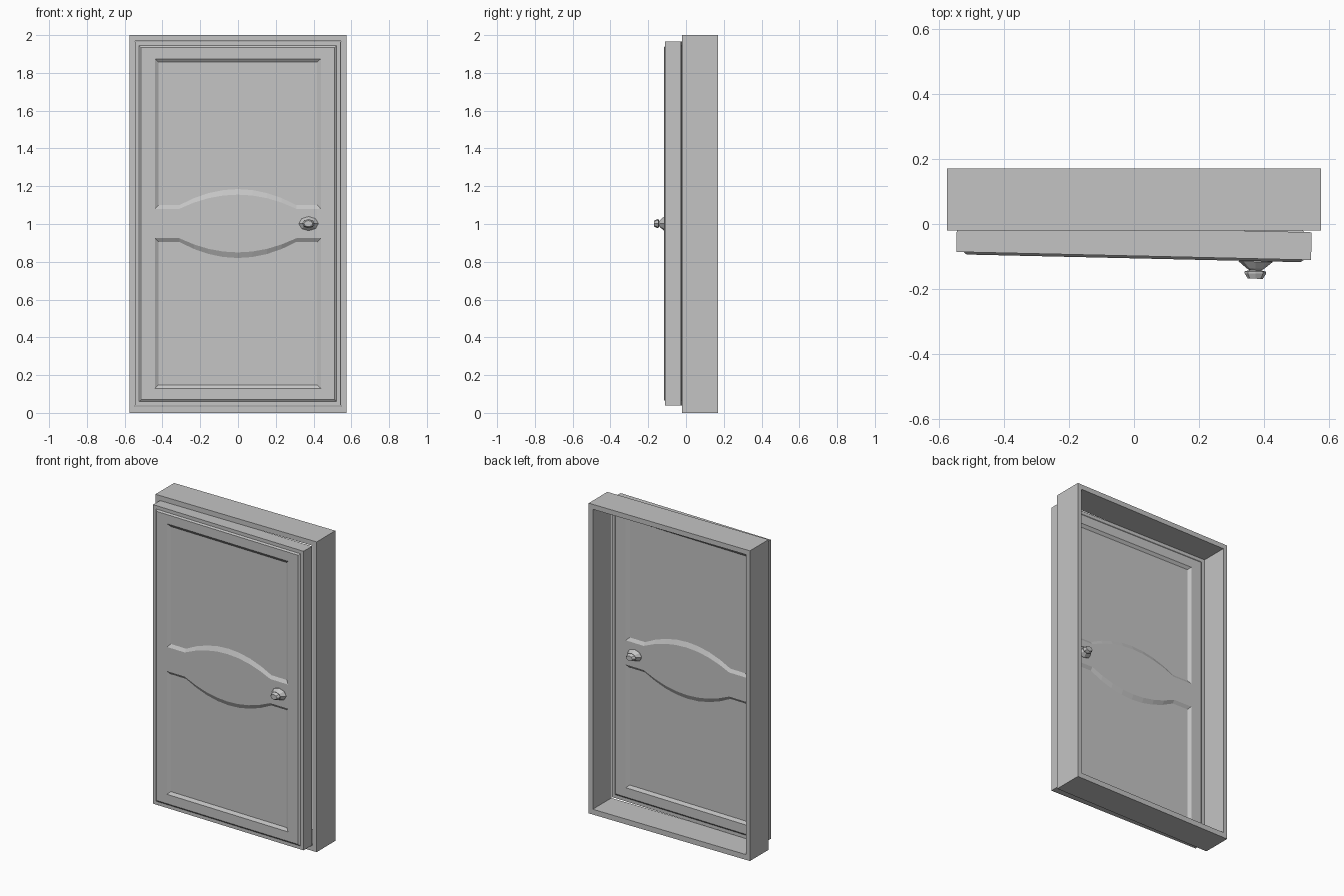
import bpy, bmesh, math
from mathutils import Matrix

cube = bpy.data.objects.get("Cube")
if cube:
    bpy.data.objects.remove(cube, do_unlink=True)

grey = bpy.data.materials.new("plain_grey")
grey.use_nodes = True
grey.diffuse_color = (0.55, 0.55, 0.55, 1)
grey.node_tree.nodes["Principled BSDF"].inputs["Base Color"].default_value = grey.diffuse_color

# The door is swung very slightly open
DOOR = Matrix.Translation((0, -0.0555, 0)) @ Matrix.Rotation(math.radians(-1.31), 4, 'Z')
HALF = 0.0425      # half thickness of the slab
FACE = 0.05        # distance of the raised faces from the middle
ARC = 0.31         # half width of the curved rail


def loft(bm, rings, closed=False):
    """Join matching rings of points with quads, then cap or close them."""
    loops = [[bm.verts.new(p) for p in ring] for ring in rings]
    pairs = list(zip(loops, loops[1:]))
    if closed:
        pairs.append((loops[-1], loops[0]))
    for a, b in pairs:
        n = len(a)
        for i in range(n):
            j = (i + 1) % n
            bm.faces.new((a[i], a[j], b[j], b[i]))
    if not closed:
        bm.faces.new(loops[0])
        bm.faces.new(loops[-1])


def finish(bm, name, matrix=Matrix()):
    bmesh.ops.recalc_face_normals(bm, faces=bm.faces)
    bm.transform(matrix)
    mesh = bpy.data.meshes.new(name)
    bm.to_mesh(mesh)
    bm.free()
    mesh.materials.append(grey)
    obj = bpy.data.objects.new(name, mesh)
    bpy.context.collection.objects.link(obj)
    return obj


def rect(half_width, low, high, y):
    w = half_width
    return [(-w, y, low), (w, y, low), (w, y, high), (-w, y, high)]


def panel(width, top, base, rise, y, flip):
    """Panel outline whose rail edge bows in the middle."""
    steps = 8
    pts = [(-width, top), (width, top), (width, base)]
    for i in range(steps + 1):
        t = 1 - 2 * i / steps
        pts.append((ARC * t, base + rise * (1 - t * t)))
    pts.append((-width, base))
    return [(x, y, 2.005 - z if flip else z) for x, z in pts]


# Frame: a hollow rectangular surround
bm = bmesh.new()
front, back = -0.02, 0.17
loft(bm, [rect(0.575, 0, 2, front), rect(0.575, 0, 2, back),
          rect(0.546, 0.034, 1.968, back), rect(0.546, 0.034, 1.968, front)], closed=True)
finish(bm, "door_frame")

# Door slab with a raised, chamfered face on each side
bm = bmesh.new()
steps = [(0.032, -FACE), (0.022, -HALF), (0, -HALF), (0, HALF), (0.022, HALF), (0.032, FACE)]
loft(bm, [rect(0.545 - i, 0.038 + i, 1.966 - i, y) for i, y in steps])
door = finish(bm, "door", DOOR)

# Cutter for the four sunken panels with sloped edges
bm = bmesh.new()
for side in (-1, 1):
    for flip in (False, True):
        outer = (0.44, 1.875, 1.08, 0.075)
        inner = (0.42, 1.857, 1.10, 0.085)
        loft(bm, [panel(*outer, side * (FACE + 0.02), flip),
                  panel(*outer, side * (FACE + 0.0002), flip),
                  panel(*inner, side * (FACE - 0.013), flip)])
cutter = finish(bm, "panel_cutter", DOOR)
cutter.hide_render = True

cut = door.modifiers.new("panels", 'BOOLEAN')
cut.operation = 'DIFFERENCE'
cut.solver = 'EXACT'
cut.object = cutter
bpy.context.view_layer.update()
depsgraph = bpy.context.evaluated_depsgraph_get()
carved = bpy.data.meshes.new_from_object(door.evaluated_get(depsgraph))
door.modifiers.clear()
door.data = carved
bpy.data.objects.remove(cutter, do_unlink=True)

# Knobs: eight-sided, flattened turned shape on both sides
profile = [(0.052, -0.005), (0.052, 0.002), (0.028, 0.022), (0.018, 0.028),
           (0.033, 0.032), (0.033, 0.038), (0.023, 0.054)]
for side, name in ((-1, "front_knob"), (1, "back_knob")):
    bm = bmesh.new()
    rings = []
    for r, d in profile:
        angles = [math.tau * k / 8 for k in range(8)]
        rings.append([(0.375 + r * math.cos(a), side * (FACE + d),
                       1.002 + 0.72 * r * math.sin(a)) for a in angles])
    loft(bm, rings)
    finish(bm, name, DOOR)
